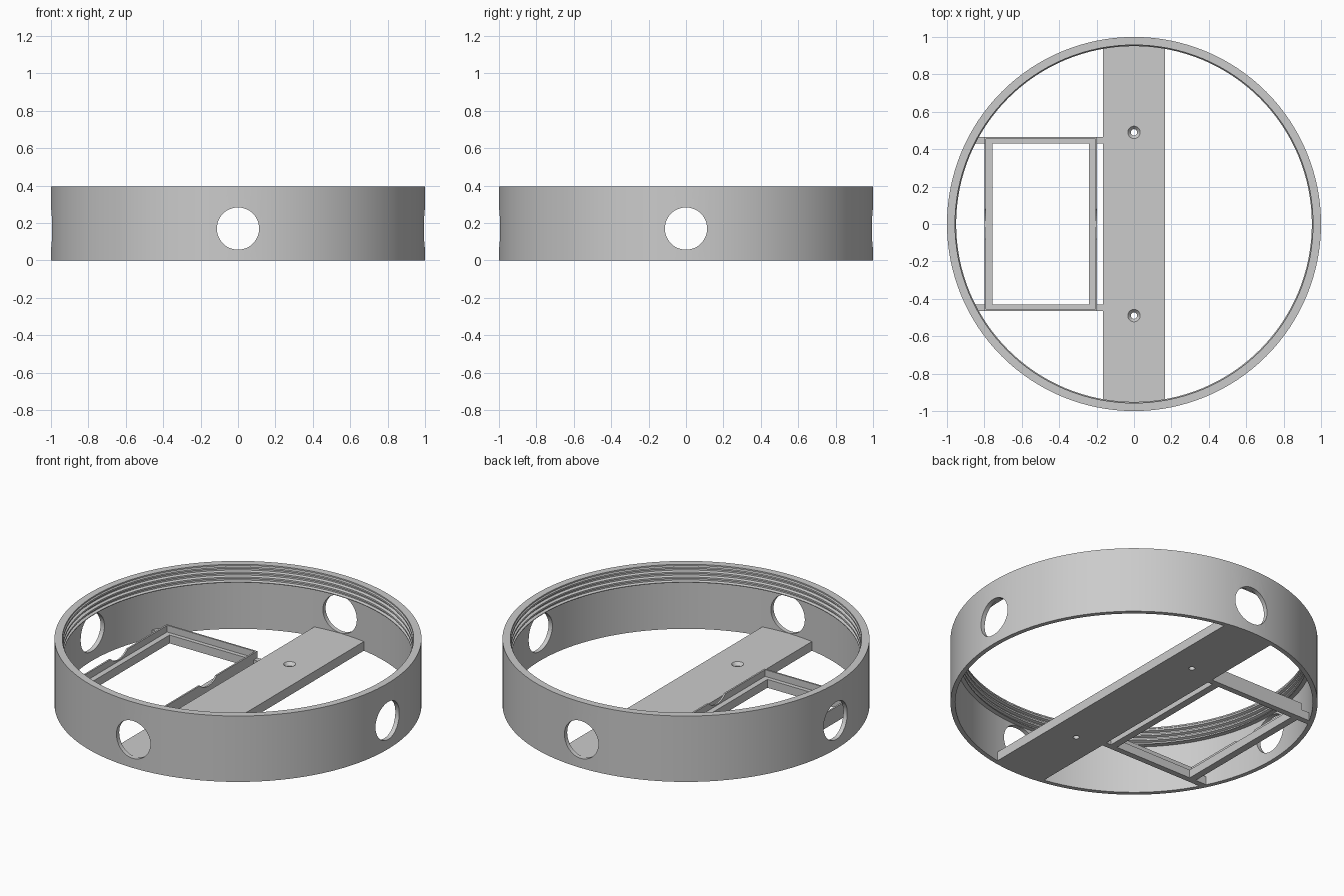
import bpy, bmesh, math
from mathutils import Matrix

cube = bpy.data.objects.get("Cube")
if cube:
    bpy.data.objects.remove(cube, do_unlink=True)

SHADE = (0.6, 0.6, 0.6, 1)
grey = bpy.data.materials.new("light grey")
grey.use_nodes = True
grey.diffuse_color = SHADE
grey.node_tree.nodes["Principled BSDF"].inputs["Base Color"].default_value = SHADE


def finish(bm, name):
    bmesh.ops.recalc_face_normals(bm, faces=bm.faces)
    mesh = bpy.data.meshes.new(name)
    bm.to_mesh(mesh)
    bm.free()
    mesh.materials.append(grey)
    obj = bpy.data.objects.new(name, mesh)
    bpy.context.collection.objects.link(obj)
    return obj


def box(name, x0, x1, y0, y1, z0, z1):
    bm = bmesh.new()
    bmesh.ops.create_cube(bm, size=1)
    for v in bm.verts:
        v.co.x = x1 if v.co.x > 0 else x0
        v.co.y = y1 if v.co.y > 0 else y0
        v.co.z = z1 if v.co.z > 0 else z0
    return finish(bm, name)


def lathe(name, profile, steps):
    """Revolve a closed (radius, height) profile around z."""
    bm = bmesh.new()
    rings = []
    for i in range(steps):
        a = math.tau * i / steps
        rings.append([bm.verts.new((r * math.cos(a), r * math.sin(a), z)) for r, z in profile])
    n = len(profile)
    for i in range(steps):
        a, b = rings[i], rings[(i + 1) % steps]
        for j in range(n):
            k = (j + 1) % n
            bm.faces.new((a[j], b[j], b[k], a[k]))
    return finish(bm, name)


def cone(name, r1, r2, depth, matrix, steps):
    bm = bmesh.new()
    bmesh.ops.create_cone(bm, cap_ends=True, segments=steps, radius1=r1, radius2=r2,
                          depth=depth, matrix=matrix)
    obj = finish(bm, name)
    obj.hide_render = True
    return obj


def select(obj):
    bpy.ops.object.select_all(action='DESELECT')
    obj.select_set(True)
    bpy.context.view_layer.objects.active = obj


def cut(obj, cutters):
    select(obj)
    for c in cutters:
        mod = obj.modifiers.new("cut", 'BOOLEAN')
        mod.operation = 'DIFFERENCE'
        mod.solver = 'EXACT'
        mod.object = c
        bpy.ops.object.modifier_apply(modifier=mod.name)


# Outer ring: thin wall with a threaded collar inside the top
WALL, CREST, GROOVE, HEIGHT = 0.974, 0.951, 0.966, 0.396
profile = [(1, 0), (1, HEIGHT), (0.957, HEIGHT), (0.957, 0.388)]
for i in range(3):
    z = 0.382 - 0.03 * i
    profile += [(CREST, z), (CREST, z - 0.01), (GROOVE, z - 0.015), (GROOVE, z - 0.025)]
profile += [(CREST, 0.292), (CREST, 0.288), (WALL, 0.285), (WALL, 0)]
ring = lathe("outer_ring", profile, 128)

# Round side openings along both axes
bores = []
for axis in 'XY':
    turn = Matrix.Rotation(math.pi / 2, 4, 'Y' if axis == 'X' else 'X')
    bores.append(cone("bore_cutter_" + axis.lower(), 0.113, 0.113, 2.4,
                      Matrix.Translation((0, 0, 0.17)) @ turn, 48))
cut(ring, bores)

# Cross plate with two countersunk screw holes
TOP = 0.055
plate = box("cross_plate", -0.165, 0.165, -0.978, 0.978, 0, TOP)
screws = []
for y in (-0.49, 0.49):
    screws.append(cone("screw_cutter", 0.017, 0.017, 0.3, Matrix.Translation((0, y, 0)), 32))
    screws.append(cone("countersink_cutter", 0.015, 0.034, 0.022,
                       Matrix.Translation((0, y, TOP - 0.010)), 32))
cut(plate, screws)

# Rectangular tray: rails, end ledges and a thin raised lip
LEDGE, LIP = 0.05, 0.09
for side, s in (("front", -1), ("back", 1)):
    y0, y1 = sorted((s * 0.43, s * 0.465))
    box(side + "_tray_rail", -0.874, -0.165, y0, y1, 0, LEDGE)
    y0, y1 = sorted((s * 0.455, s * 0.465))
    box(side + "_tray_lip", -0.8, -0.197, y0, y1, LEDGE, LIP)
for side, a, b, c, d in (("outer", -0.8, -0.757, -0.8, -0.79),
                         ("inner", -0.24, -0.197, -0.207, -0.197)):
    box(side + "_tray_ledge", a, b, -0.43, 0.43, 0, LEDGE)
    lip = box(side + "_tray_lip", c, d, -0.455, 0.455, LEDGE, LIP)
    cut(lip, bores[:1])

for c in bores + screws:
    bpy.data.objects.remove(c, do_unlink=True)

# Smooth round surfaces, keep edges sharp
for obj in (ring, plate):
    select(obj)
    bpy.ops.object.shade_smooth_by_angle(angle=math.radians(25))
